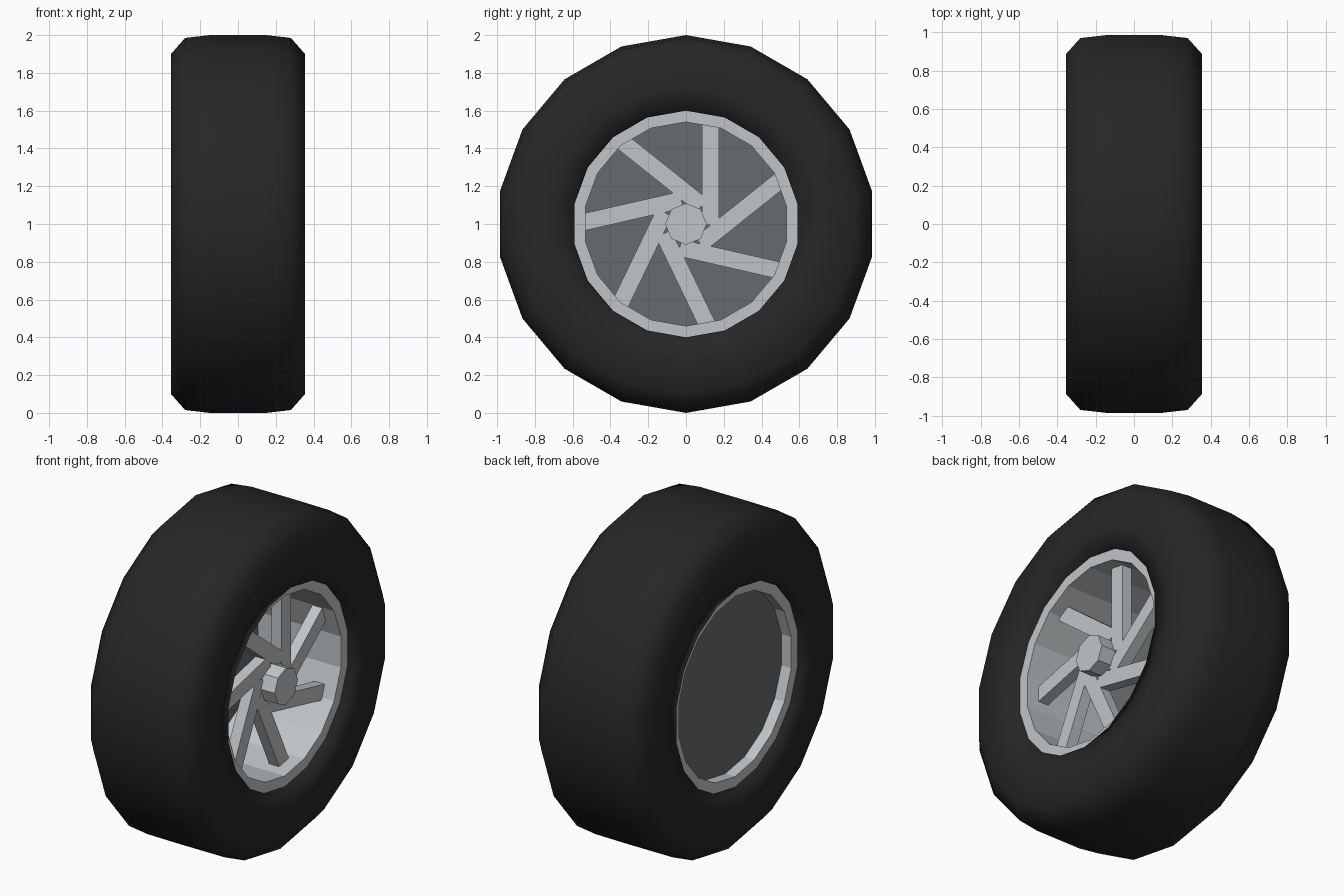
import bpy, bmesh
from math import sin, cos, pi
from mathutils import Matrix, Vector

if "Cube" in bpy.data.objects:
    bpy.data.objects.remove(bpy.data.objects["Cube"], do_unlink=True)

SIDES = 18
SPOKES = 7
CENTRE = Vector((0, 0, 1))


def material(name, colour):
    m = bpy.data.materials.new(name)
    m.use_nodes = True
    m.diffuse_color = (*colour, 1)
    m.node_tree.nodes["Principled BSDF"].inputs["Base Color"].default_value = (*colour, 1)
    return m


def finish(name, bm, mat, smooth=False):
    bmesh.ops.recalc_face_normals(bm, faces=bm.faces)
    mesh = bpy.data.meshes.new(name)
    for f in bm.faces:
        f.smooth = smooth
    bm.to_mesh(mesh)
    bm.free()
    mesh.materials.append(mat)
    obj = bpy.data.objects.new(name, mesh)
    obj.location = CENTRE
    bpy.context.collection.objects.link(obj)
    return obj


def lathe(name, profile, mat, sides=SIDES, smooth=False, closed=True):
    """Turn (x, radius) points around the axle; open profiles get end caps."""
    bm = bmesh.new()
    rings = []
    for x, r in profile:
        rings.append([bm.verts.new((x, r * sin(2 * pi * i / sides), r * cos(2 * pi * i / sides)))
                      for i in range(sides)])
    pairs = list(zip(rings, rings[1:]))
    if closed:
        pairs.append((rings[-1], rings[0]))
    else:
        bm.faces.new(rings[0])
        bm.faces.new(rings[-1])
    for a, b in pairs:
        for i in range(sides):
            j = (i + 1) % sides
            bm.faces.new((a[i], a[j], b[j], b[i]))
    return finish(name, bm, mat, smooth)


rubber = material("black rubber", (0.0195, 0.0195, 0.0195))
metal = material("light alloy", (0.53, 0.56, 0.58))
dark = material("dark grey backing", (0.136, 0.148, 0.153))

# Tyre: half section mirrored across the middle, softly shaded
half = [(0.2, 0.615), (0.35, 0.6), (0.355, 0.73), (0.355, 0.9), (0.28, 0.985), (0.15, 1.0)]
lathe("tyre", half + [(-x, r) for x, r in reversed(half)], rubber, smooth=True)

# Rim barrel and the backing disc that closes it
lathe("rim", [(0.31, 0.54), (0.31, 0.605), (-0.325, 0.605), (-0.325, 0.54)], metal)
lathe("backing_disc", [(-0.24, 0.56), (-0.26, 0.56)], dark, closed=False)

# Octagonal hub cap
lathe("hub", [(0.15, 0.11), (0.32, 0.11)], metal, sides=8, closed=False)

# Spokes: offset bars swirling around the hub
bm = bmesh.new()
for k in range(SPOKES):
    place = (Matrix.Rotation(2 * pi * k / SPOKES, 4, "X")
             @ Matrix.Translation((0.197, 0.13, 0.27))
             @ Matrix.Diagonal((0.066, 0.09, 0.55, 1)))
    bmesh.ops.create_cube(bm, size=1, matrix=place)
finish("spokes", bm, metal)
